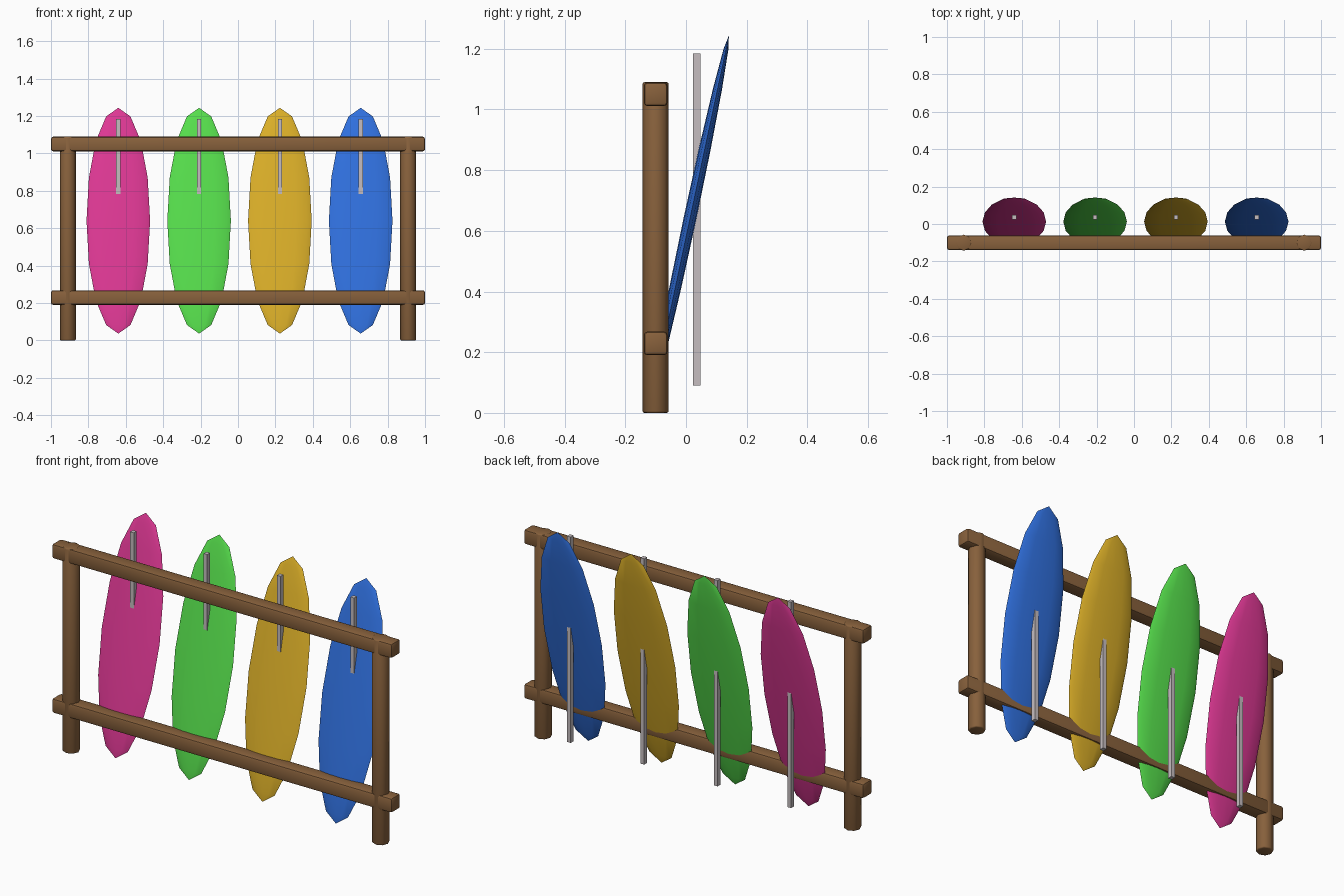
import bpy
import math

cube = bpy.data.objects.get("Cube")
if cube:
    bpy.data.objects.remove(cube, do_unlink=True)


def material(name, rgb):
    """Flat material from 0-255 display colour, stored as linear values."""
    lin = [((c / 255 + 0.055) / 1.055) ** 2.4 for c in rgb]
    mat = bpy.data.materials.new(name)
    mat.use_nodes = True
    mat.diffuse_color = (*lin, 1)
    mat.node_tree.nodes["Principled BSDF"].inputs["Base Color"].default_value = (*lin, 1)
    return mat


wood = material("brown wood", (136, 97, 60))
metal = material("pale grey metal", (198, 190, 192))
board_colours = [
    material("pink", (222, 56, 148)),
    material("green", (86, 222, 76)),
    material("yellow", (218, 174, 40)),
    material("blue", (48, 112, 222)),
]


def finish(name, mat, bevel=0, angle=40):
    """Name, colour and round off the active object."""
    obj = bpy.context.object
    obj.name = name
    obj.data.materials.append(mat)
    bpy.ops.object.transform_apply(location=False, rotation=True, scale=True)
    if bevel:
        mod = obj.modifiers.new("rounded edges", "BEVEL")
        mod.width = bevel
        mod.segments = 2
        mod.limit_method = "ANGLE"
        mod.angle_limit = math.radians(50)
        bpy.ops.object.modifier_apply(modifier=mod.name)
    bpy.ops.object.shade_smooth_by_angle(angle=math.radians(angle))
    return obj


def box(name, mat, location, size, bevel=0):
    bpy.ops.mesh.primitive_cube_add(size=1, location=location)
    bpy.context.object.scale = size
    return finish(name, mat, bevel)


FRAME_Y = -0.1

# Round upright posts
for side, x in (("right", -0.91), ("left", 0.91)):
    bpy.ops.mesh.primitive_cylinder_add(
        vertices=8, radius=0.043, depth=1.09, location=(x, FRAME_Y, 0.545))
    finish(side + "_post", wood, bevel=0.006, angle=50)

# Horizontal rails
for name, z in (("lower_rail", 0.229), ("upper_rail", 1.05)):
    box(name, wood, (0, FRAME_Y, z), (2, 0.078, 0.078), bevel=0.012)

# Leaning boards, each with a thin support pole
for i, mat in enumerate(board_colours):
    x = -0.64 + 0.432 * i
    bpy.ops.mesh.primitive_uv_sphere_add(
        segments=12, ring_count=8, radius=1, location=(x, 0.013, 0.64))
    board = bpy.context.object
    board.scale = (0.17, 0.021, 0.617)
    board.rotation_euler.x = math.radians(-12)
    finish(mat.name + "_board", mat)
    box(mat.name + "_support_pole", metal, (x, 0.035, 0.638), (0.022, 0.024, 1.094))
